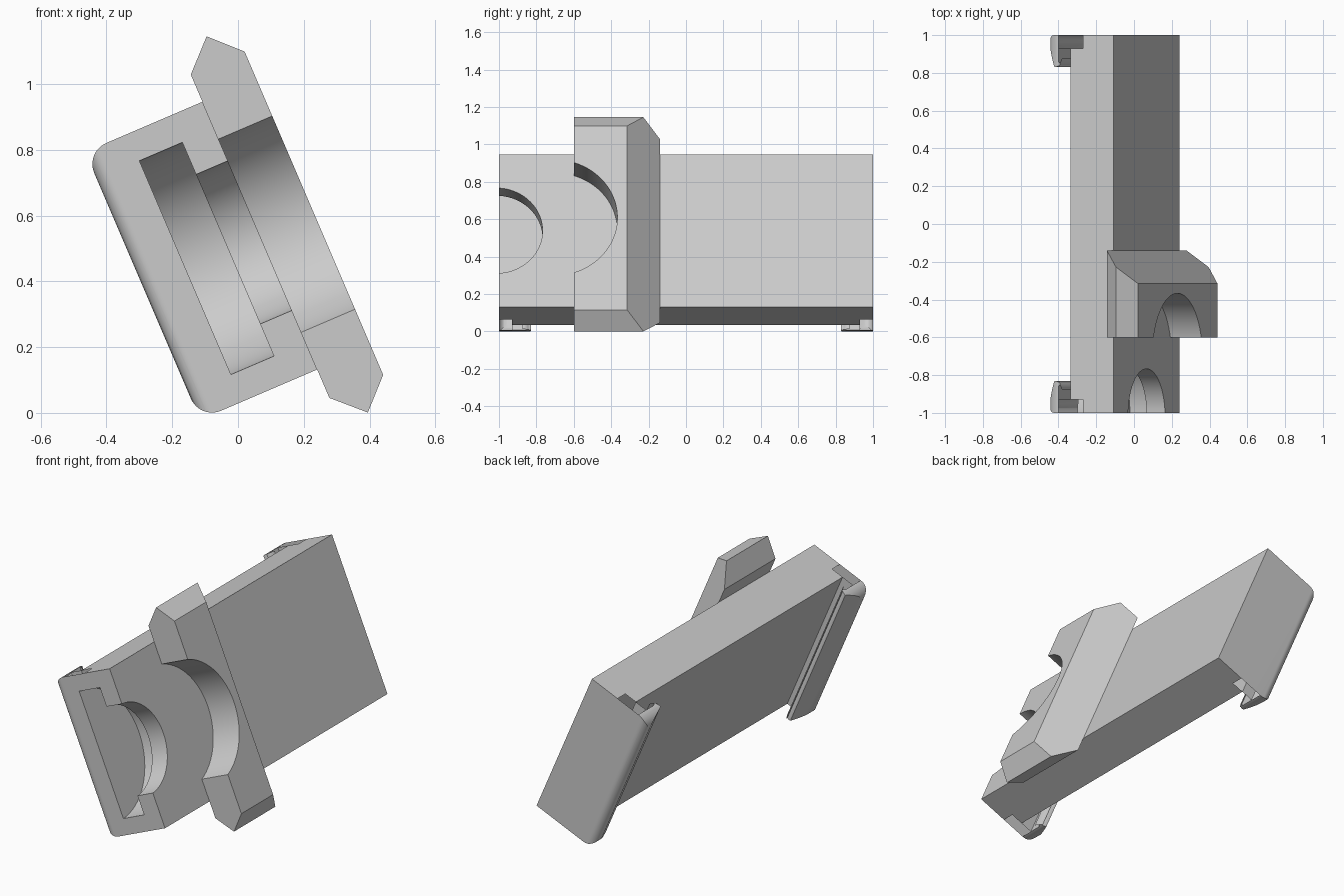
import bpy, bmesh, math
from mathutils import Matrix

if "Cube" in bpy.data.objects:
    bpy.data.objects.remove(bpy.data.objects["Cube"])

# Local frame: x = thickness, y = length, z = height; everything is tilted at the end
TILT = Matrix.Translation((0, 0, -0.004)) @ Matrix.Rotation(math.radians(-23.2), 4, 'Y')
BOTTOM, TOP = 0.03, 0.916
MID = (BOTTOM + TOP) / 2
BACK, STEP, FACE = 0.028, 0.17, 0.275

gray = bpy.data.materials.new("plain gray")
gray.diffuse_color = (0.6, 0.6, 0.6, 1)
gray.use_nodes = True
gray.node_tree.nodes["Principled BSDF"].inputs["Base Color"].default_value = gray.diffuse_color


def make(name, bm):
    bmesh.ops.recalc_face_normals(bm, faces=bm.faces)
    me = bpy.data.meshes.new(name)
    bm.to_mesh(me)
    bm.free()
    ob = bpy.data.objects.new(name, me)
    bpy.context.collection.objects.link(ob)
    me.materials.append(gray)
    return ob


def loft(name, rings):
    bm = bmesh.new()
    loops = [[bm.verts.new(p) for p in r] for r in rings]
    bm.faces.new(loops[0])
    bm.faces.new(loops[-1])
    for a, b in zip(loops, loops[1:]):
        for i in range(len(a)):
            j = (i + 1) % len(a)
            bm.faces.new((a[i], a[j], b[j], b[i]))
    return make(name, bm)


def rect(x, y0, y1, z0, z1):
    return [(x, y0, z0), (x, y1, z0), (x, y1, z1), (x, y0, z1)]


def arc(cx, cy, r, start, n=12):
    return [(cx + r * math.cos(math.radians(start + 90 * i / n)),
             cy + r * math.sin(math.radians(start + 90 * i / n))) for i in range(n + 1)]


def disc(name, x0, x1, y, r, n=96):
    ring = [(y + r * math.cos(2 * math.pi * i / n), MID + r * math.sin(2 * math.pi * i / n))
            for i in range(n)]
    return loft(name, [[(x, p, q) for p, q in ring] for x in (x0, x1)])


def boolean(ob, other, op):
    mod = ob.modifiers.new(op.lower(), 'BOOLEAN')
    mod.operation, mod.object, mod.solver = op, other, 'EXACT'
    bpy.context.view_layer.objects.active = ob
    bpy.ops.object.modifier_apply(modifier=mod.name)
    bpy.data.objects.remove(other)


# Main slab with a stepped round socket at the front end
body = loft("body", [rect(BACK, -1, 1, BOTTOM, TOP), rect(FACE, -1, 1, BOTTOM, TOP)])

# Curled hooks behind both ends
OUT, LIP = -0.113, -0.043
for side in (-1, 1):
    prof = ([(0.1, 1), (0.1, 0.93), (LIP, 0.93), (LIP, 0.83)]
            + arc(OUT + 0.045, 0.875, 0.045, 270)[::-1]
            + arc(OUT + 0.045, 0.955, 0.045, 90)[::-1])
    hook = loft("hook", [[(x, side * y, z) for x, y in prof] for z in (BOTTOM, TOP)])
    outline = ([(0.5, BOTTOM), (0.5, TOP)] + arc(OUT + 0.07, TOP - 0.07, 0.07, 90)
               + arc(OUT + 0.07, BOTTOM + 0.07, 0.07, 180))
    trim = loft("trim", [[(x, y, z) for x, z in outline] for y in (-1.2, 1.2)])
    boolean(hook, trim, 'INTERSECT')
    boolean(body, hook, 'UNION')

boolean(body, disc("socket", BACK, STEP, -1.015, 0.354), 'DIFFERENCE')
boolean(body, disc("opening", STEP - 0.02, FACE + 0.1, -1.015, 0.248), 'DIFFERENCE')

# Raised crossbar with pointed ends, one sloped side and a curved bite
crossbar = loft("crossbar", [
    rect(FACE, -0.6, -0.14, -0.064, 1.006),
    rect(0.365, -0.6, -0.228, -0.151, 1.094),
    rect(0.453, -0.6, -0.315, -0.064, 1.006)])
boolean(crossbar, disc("bite", FACE - 0.1, 0.6, -0.703, 0.336), 'DIFFERENCE')

for ob in (body, crossbar):
    ob.data.transform(TILT)
    bpy.ops.object.select_all(action='DESELECT')
    ob.select_set(True)
    bpy.context.view_layer.objects.active = ob
    bpy.ops.object.shade_smooth_by_angle(angle=math.radians(30))
